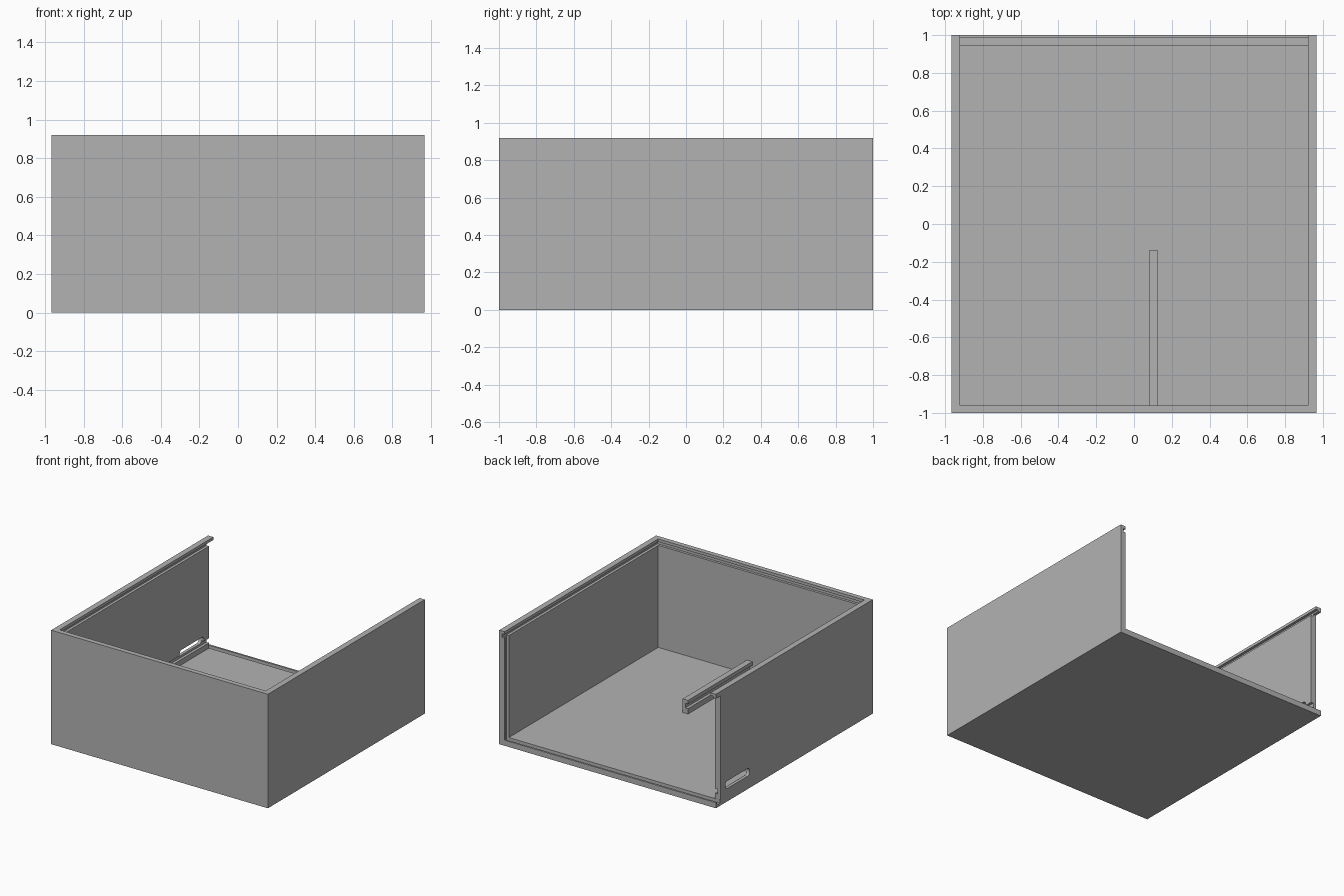
import bpy
import bmesh

old = bpy.data.objects.get("Cube")
if old:
    bpy.data.objects.remove(old, do_unlink=True)

grey = bpy.data.materials.new("plain_grey")
grey.use_nodes = True
colour = (0.45, 0.45, 0.45, 1)
grey.diffuse_color = colour
grey.node_tree.nodes["Principled BSDF"].inputs["Base Color"].default_value = colour


def box(name, x, y, z, round_x=0):
    """Box from (low, high) ranges, optionally rounding the edges along x."""
    bm = bmesh.new()
    bmesh.ops.create_cube(bm, size=1)
    for v in bm.verts:
        v.co = [r[0] if c < 0 else r[1] for c, r in zip(v.co, (x, y, z))]
    if round_x:
        edges = [e for e in bm.edges if abs(e.verts[0].co.x - e.verts[1].co.x) > 0.001]
        bmesh.ops.bevel(bm, geom=edges, offset=round_x, segments=4,
                        profile=0.5, affect='EDGES')
    mesh = bpy.data.meshes.new(name)
    bm.to_mesh(mesh)
    bm.free()
    mesh.materials.append(grey)
    obj = bpy.data.objects.new(name, mesh)
    bpy.context.collection.objects.link(obj)
    return obj


def cut(target, x, y, z, round_x=0):
    """Subtract a box from the target and discard the cutter."""
    cutter = box("cutter", x, y, z, round_x)
    cutter.hide_render = True
    mod = target.modifiers.new("cut", 'BOOLEAN')
    mod.operation = 'DIFFERENCE'
    mod.solver = 'EXACT'
    mod.object = cutter
    bpy.context.view_layer.objects.active = target
    bpy.ops.object.modifier_apply(modifier=mod.name)
    bpy.data.objects.remove(cutter, do_unlink=True)


FLOOR = 0.045
OUT = 1.1        # cutter reach past the outer faces
INNER = 0.92     # inside of the side walls
GROOVE = 0.942   # bottom of the grooves in the side walls

# Tray open at the top and back
case = box("case_body", (-0.967, 0.967), (-1, 1), (0, 0.92))
cut(case, (-INNER, INNER), (-0.96, OUT), (FLOOR, OUT))

# Groove for a sliding lid
cut(case, (-GROOVE, GROOVE), (-0.98, OUT), (0.868, 0.897))

# Groove for a back panel that slides in from one side
cut(case, (-OUT, GROOVE), (0.945, 0.985), (0.022, 0.88))
cut(case, (-OUT, -0.9), (0.944, OUT), (FLOOR, 0.884))

# Board groove and connector slot in the open-ended side wall
cut(case, (-GROOVE, -0.9), (-0.96, OUT), (0.088, 0.125))
cut(case, (-OUT, -0.9), (0.57, 0.88), (0.105, 0.165), 0.025)

# Grooved rail on the floor, facing that wall
rail = box("board_rail", (0.08, 0.128), (-0.965, -0.14), (FLOOR - 0.005, 0.155))
cut(rail, (0, 0.104), (-OUT, 0), (0.088, 0.125))
